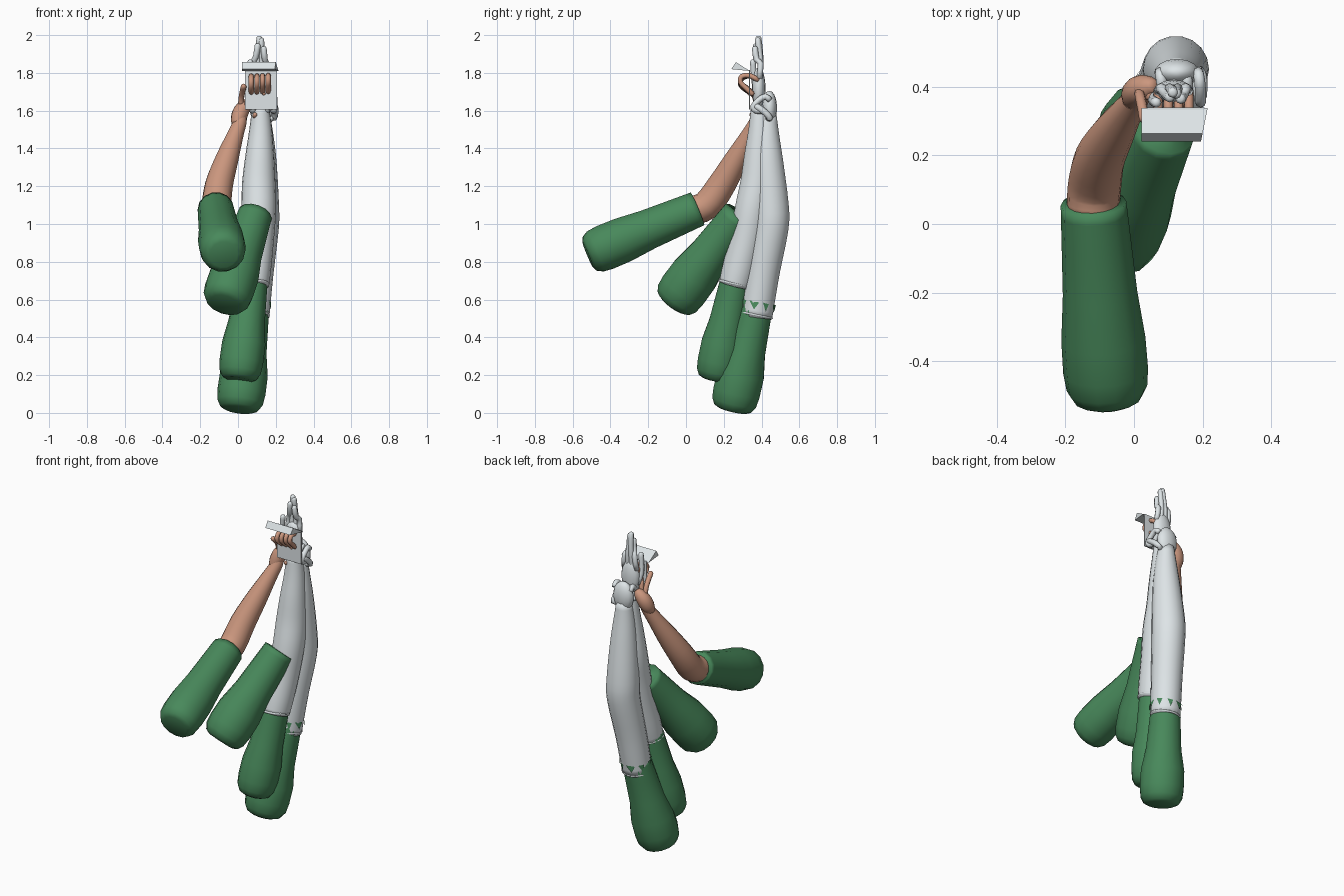
import bpy, bmesh, math
from mathutils import Vector

if "Cube" in bpy.data.objects:
    bpy.data.objects.remove(bpy.data.objects["Cube"])


def material(name, rgb):
    m = bpy.data.materials.new(name)
    m.diffuse_color = (*rgb, 1)
    m.use_nodes = True
    m.node_tree.nodes["Principled BSDF"].inputs["Base Color"].default_value = m.diffuse_color
    return m


GREEN = material("sleeve green", (0.065, 0.25, 0.105))
SKIN = material("skin", (0.60, 0.31, 0.21))
WHITE = material("glove white", (0.74, 0.79, 0.81))


def finish(name, bm, mat, smooth=True):
    bmesh.ops.recalc_face_normals(bm, faces=bm.faces)
    me = bpy.data.meshes.new(name)
    bm.to_mesh(me)
    bm.free()
    me.materials.append(mat)
    for p in me.polygons:
        p.use_smooth = smooth
    ob = bpy.data.objects.new(name, me)
    bpy.context.collection.objects.link(ob)
    return ob


def spline(pts, steps):
    """Smooth path through (x, y, z, radius) points."""
    v = [Vector(p) for p in pts]
    v = [v[0] * 2 - v[1]] + v + [v[-1] * 2 - v[-2]]
    out = []
    for i in range(1, len(v) - 2):
        a, b, c, d = v[i - 1:i + 3]
        for k in range(steps):
            t = k / steps
            out.append(0.5 * (2 * b + (c - a) * t + (2 * a - 5 * b + 4 * c - d) * t * t
                              + (3 * b - a - 3 * c + d) * t ** 3))
    return out + [v[-2]]


def tube(name, pts, mat, sides=16, steps=3):
    """Round limb lofted along a path, closed at both ends."""
    path = spline(pts, steps) if steps > 1 else [Vector(p) for p in pts]
    bm = bmesh.new()
    rings = []
    for i, p in enumerate(path):
        a, b = path[max(i - 1, 0)], path[min(i + 1, len(path) - 1)]
        t = (b - a).to_3d().normalized()
        u = (Vector((1, 0, 0)) - t * t.x).normalized()
        w = t.cross(u)
        rings.append([bm.verts.new(p.to_3d() + p.w * (u * math.cos(q) + w * math.sin(q)))
                      for q in (2 * math.pi * k / sides for k in range(sides))])
    for r, s in zip(rings, rings[1:]):
        for k in range(sides):
            n = (k + 1) % sides
            bm.faces.new((r[k], r[n], s[n], s[k]))
    bm.faces.new(rings[0])
    bm.faces.new(rings[-1])
    return finish(name, bm, mat)


def sleeve(name, start, end, r0, r1):
    """Sleeve with a rounded shoulder end and a folded opening."""
    a, b = Vector(start), Vector(end)
    n = (b - a).length
    prof = [(0, 0.6), (0.012, 0.8), (0.045, 0.95), (0.1, 1.0), (0.2, 0.99)]
    pts = [(*a.lerp(b, d / n), r0 * f) for d, f in prof]
    for f in (0.55, 0.8, 0.95, 1.0):
        pts.append((*a.lerp(b, f), r0 + (r1 - r0) * f))
    pts += [(*b, r1 * 0.88), (*a.lerp(b, 0.97), r1 * 0.8)]
    return tube(name, pts, GREEN, 14, 1)


def ball(name, loc, size, mat):
    bm = bmesh.new()
    bmesh.ops.create_uvsphere(bm, u_segments=14, v_segments=9, radius=1)
    for v in bm.verts:
        v.co = Vector(c * s for c, s in zip(v.co, size)) + Vector(loc)
    return finish(name, bm, mat)


def finger(name, pts, r, mat):
    p = [(*c, r) for c in pts]
    tip = Vector(pts[-1]) + (Vector(pts[-1]) - Vector(pts[-2])).normalized() * r * 0.7
    return tube(name, p + [(*tip, r * 0.4)], mat, 8, 2)


# Four sleeves, from the most raised to the lowest
sleeve("raised_sleeve", (-0.076, -0.52, 0.838), (-0.118, 0.06, 1.08), 0.124, 0.096)
sleeve("middle_sleeve", (-0.072, -0.07, 0.575), (0.09, 0.28, 1.05), 0.133, 0.092)
sleeve("lower_sleeve", (0.005, 0.155, 0.175), (0.08, 0.27, 0.74), 0.116, 0.08)
sleeve("lowest_sleeve", (0.005, 0.245, 0.014), (0.083, 0.38, 0.58), 0.128, 0.084)

# Bare forearm and its hand
tube("bare_forearm", [(-0.12, 0.03, 1.07, 0.075), (-0.115, 0.11, 1.10, 0.078),
                      (-0.10, 0.19, 1.21, 0.074), (-0.06, 0.265, 1.34, 0.062),
                      (-0.015, 0.335, 1.47, 0.044), (0.01, 0.37, 1.54, 0.036),
                      (0.01, 0.385, 1.58, 0.034)], SKIN)
tube("bare_palm", [(-0.005, 0.36, 1.525, 0.03), (0.003, 0.378, 1.56, 0.041),
                   (0.018, 0.392, 1.60, 0.042), (0.045, 0.40, 1.635, 0.032),
                   (0.06, 0.403, 1.655, 0.016)], SKIN, 14)
finger("bare_pointing_finger", [(0.015, 0.385, 1.62), (0.018, 0.37, 1.67),
                                (0.026, 0.33, 1.71), (0.03, 0.305, 1.73)], 0.015, SKIN)
finger("bare_thumb", [(0.03, 0.38, 1.60), (0.05, 0.37, 1.65), (0.055, 0.36, 1.69)],
       0.014, SKIN)

# Second bare hand curling out of the front glove
for i in range(4):
    x = 0.07 + 0.03 * i
    z = 0.004 * i
    finger(f"curled_bare_finger_{i}", [(x, 0.385, 1.76), (x, 0.34, 1.785), (x, 0.295, 1.77 + z),
                                       (x, 0.288, 1.74 + z), (x, 0.31, 1.715 + z),
                                       (x, 0.35, 1.69)], 0.0135, SKIN)
finger("hidden_bare_thumb", [(0.09, 0.37, 1.56), (0.09, 0.345, 1.58)], 0.012, SKIN)
finger("hidden_bare_fingertip", [(0.137, 0.36, 1.685), (0.137, 0.333, 1.69)], 0.009, SKIN)

# Front gloved arm
tube("front_glove_arm", [(0.077, 0.258, 0.675, 0.086), (0.085, 0.28, 0.76, 0.09),
                         (0.10, 0.32, 0.92, 0.09), (0.11, 0.35, 1.08, 0.092),
                         (0.11, 0.375, 1.22, 0.088), (0.115, 0.383, 1.36, 0.076),
                         (0.12, 0.39, 1.5, 0.06), (0.12, 0.388, 1.63, 0.044)], WHITE, 18)
ball("front_glove_palm", (0.115, 0.385, 1.72), (0.06, 0.036, 0.11), WHITE)
tips = [(0.104, 0.37, 1.945), (0.113, 0.383, 1.985), (0.123, 0.38, 1.975), (0.136, 0.365, 1.93)]
for i, tip in enumerate(tips):
    x = 0.073 + 0.028 * i
    finger(f"front_glove_finger_{i}", [(x, 0.388, 1.77), (x * 0.85 + 0.017, 0.395, 1.85),
                                       (tip[0] * 0.7 + x * 0.3, tip[1] + 0.008, tip[2] - 0.06),
                                       tip], 0.0155, WHITE)
finger("front_glove_thumb", [(0.07, 0.38, 1.68), (0.055, 0.362, 1.75), (0.06, 0.357, 1.82),
                             (0.065, 0.354, 1.86)], 0.015, WHITE)

# Rear gloved arm
tube("rear_glove_arm", [(0.08, 0.372, 0.51, 0.086), (0.088, 0.388, 0.62, 0.088),
                        (0.10, 0.41, 0.76, 0.09), (0.12, 0.448, 0.98, 0.096),
                        (0.122, 0.45, 1.10, 0.095), (0.125, 0.437, 1.32, 0.08),
                        (0.125, 0.432, 1.46, 0.064), (0.125, 0.435, 1.58, 0.045)], WHITE, 18)
ball("rear_glove_palm", (0.125, 0.442, 1.615), (0.066, 0.04, 0.09), WHITE)
for i in range(4):
    x = 0.075 + 0.037 * i
    finger(f"rear_glove_finger_{i}", [(x, 0.445, 1.655), (x + 0.005, 0.42, 1.675),
                                      (x + 0.008, 0.385, 1.655), (x + 0.008, 0.355, 1.62),
                                      (x + 0.005, 0.37, 1.60), (x, 0.41, 1.60)], 0.016, WHITE)
finger("rear_glove_thumb", [(0.165, 0.435, 1.56), (0.19, 0.445, 1.56), (0.197, 0.42, 1.59),
                            (0.195, 0.37, 1.625)], 0.017, WHITE)

# Rolled glove cuffs
for name, c, r, tilt in (("front_cuff", (0.077, 0.258, 0.683), 0.083, 0.22),
                         ("rear_cuff", (0.08, 0.372, 0.518), 0.083, 0.20)):
    bpy.ops.mesh.primitive_torus_add(major_segments=20, minor_segments=6, major_radius=r,
                                     minor_radius=0.007, location=c, rotation=(-tilt, 0, 0))
    ob = bpy.context.object
    ob.name = name
    ob.data.materials.append(WHITE)
    bpy.ops.object.shade_smooth_by_angle(angle=1.2)

# Green points showing on the rear cuff
bm = bmesh.new()
for k in range(9):
    q = 2 * math.pi * k / 9 - 0.25
    wide = 0.3 if k % 3 == 0 else 0.19
    verts = []
    for dq, z in ((-wide, 0.588), (wide, 0.585), (0.06, 0.545)):
        r = 0.0925
        cy = 0.372 + (z - 0.51) * 0.15
        verts.append(bm.verts.new((0.083 + r * math.cos(q + dq), cy + r * math.sin(q + dq),
                                   z - 0.18 * r * math.sin(q + dq))))
    bm.faces.new(verts)
bmesh.ops.solidify(bm, geom=bm.faces[:], thickness=0.005)
finish("cuff_points", bm, GREEN, False)

# Held folded sheet: tilted top wedge and upright panel
bm = bmesh.new()
prof = [(0.264, 1.857), (0.338, 1.81), (0.24, 1.82)]
a = [bm.verts.new((0.022, y, z)) for y, z in prof]
b = [bm.verts.new((0.195 + (y - 0.24) * 0.2, y, z)) for y, z in prof]
for i in range(3):
    j = (i + 1) % 3
    bm.faces.new((a[i], a[j], b[j], b[i]))
bm.faces.new(a)
bm.faces.new(b)
finish("sheet_top", bm, WHITE, False)

bm = bmesh.new()
bmesh.ops.create_cube(bm, size=1)
for v in bm.verts:
    v.co = Vector((0.122 + v.co.x * 0.168, 0.336 + v.co.y * 0.006, 1.71 + v.co.z * 0.21))
finish("sheet_panel", bm, WHITE, False)
